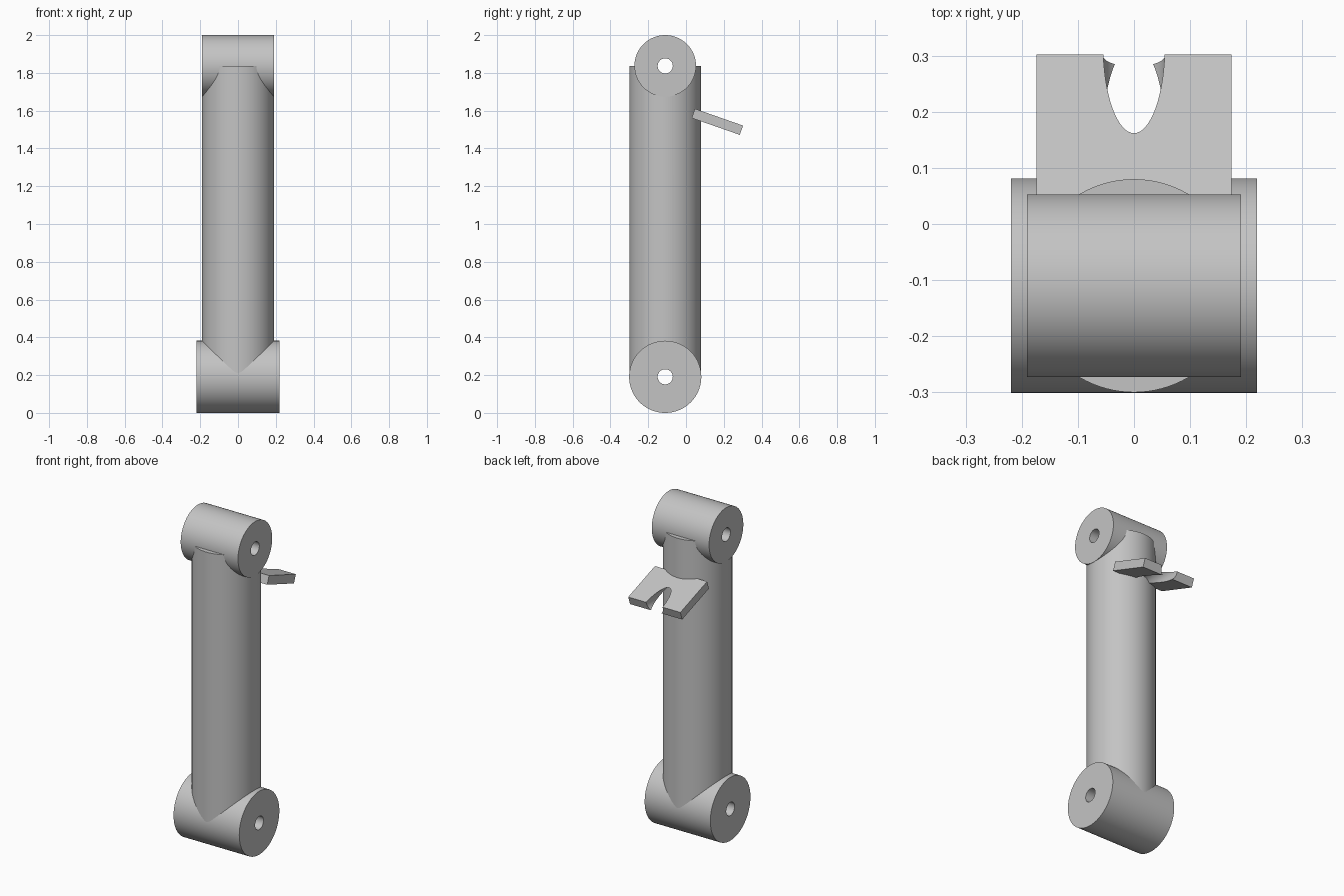
import bpy
from math import pi, radians

if "Cube" in bpy.data.objects:
    bpy.data.objects.remove(bpy.data.objects["Cube"], do_unlink=True)

AXIS_Y = -0.11      # depth of the column and barrel axes
TOP_Z, BOTTOM_Z = 1.837, 0.191

grey = bpy.data.materials.new("plain grey")
grey.use_nodes = True
grey.diffuse_color = (0.55, 0.55, 0.55, 1)
grey.node_tree.nodes["Principled BSDF"].inputs["Base Color"].default_value = grey.diffuse_color


def cylinder(name, radius, length, location, rotation=(0, 0, 0), sides=96):
    bpy.ops.mesh.primitive_cylinder_add(vertices=sides, radius=radius, depth=length,
                                        location=location, rotation=rotation)
    obj = bpy.context.object
    obj.name = obj.data.name = name
    obj.data.materials.append(grey)
    return obj


def cut(obj, cutters):
    bpy.context.view_layer.objects.active = obj
    for cutter in cutters:
        mod = obj.modifiers.new("cut", 'BOOLEAN')
        mod.operation = 'DIFFERENCE'
        mod.solver = 'EXACT'
        mod.object = cutter
        bpy.ops.object.modifier_apply(modifier=mod.name)


def smooth(obj):
    bpy.ops.object.select_all(action='DESELECT')
    obj.select_set(True)
    bpy.context.view_layer.objects.active = obj
    bpy.ops.object.shade_smooth_by_angle(angle=radians(30))


# Upright column and the two cross barrels
across = (0, pi / 2, 0)
column = cylinder("column", 0.19, TOP_Z - BOTTOM_Z, (0, AXIS_Y, (TOP_Z + BOTTOM_Z) / 2))
top_barrel = cylinder("top_barrel", 0.163, 0.382, (0, AXIS_Y, TOP_Z), across)
bottom_barrel = cylinder("bottom_barrel", 0.191, 0.438, (0, AXIS_Y, BOTTOM_Z), across)

# Sloping rear plate
bpy.ops.mesh.primitive_cube_add(size=1, location=(0, 0.166, 1.541),
                                rotation=(radians(-19.3), 0, 0))
plate = bpy.context.object
plate.name = plate.data.name = "rear_plate"
plate.scale = (0.348, 0.27, 0.052)
bpy.ops.object.transform_apply(location=False, rotation=False, scale=True)
plate.data.materials.append(grey)

# Pin holes through the barrels, and the rounded slot in the plate
top_drill = cylinder("top_drill", 0.04, 0.6, (0, AXIS_Y, TOP_Z), across, 48)
bottom_drill = cylinder("bottom_drill", 0.04, 0.6, (0, AXIS_Y, BOTTOM_Z), across, 48)
slot_cutter = cylinder("slot_cutter", 0.055, 0.5, (0, 0.25, 1.515), (pi / 2, 0, 0), 64)

cut(column, [top_drill, bottom_drill])
cut(top_barrel, [top_drill])
cut(bottom_barrel, [bottom_drill])
cut(plate, [slot_cutter])

for part in (column, top_barrel, bottom_barrel, plate):
    smooth(part)
for helper in (top_drill, bottom_drill, slot_cutter):
    bpy.data.objects.remove(helper, do_unlink=True)
